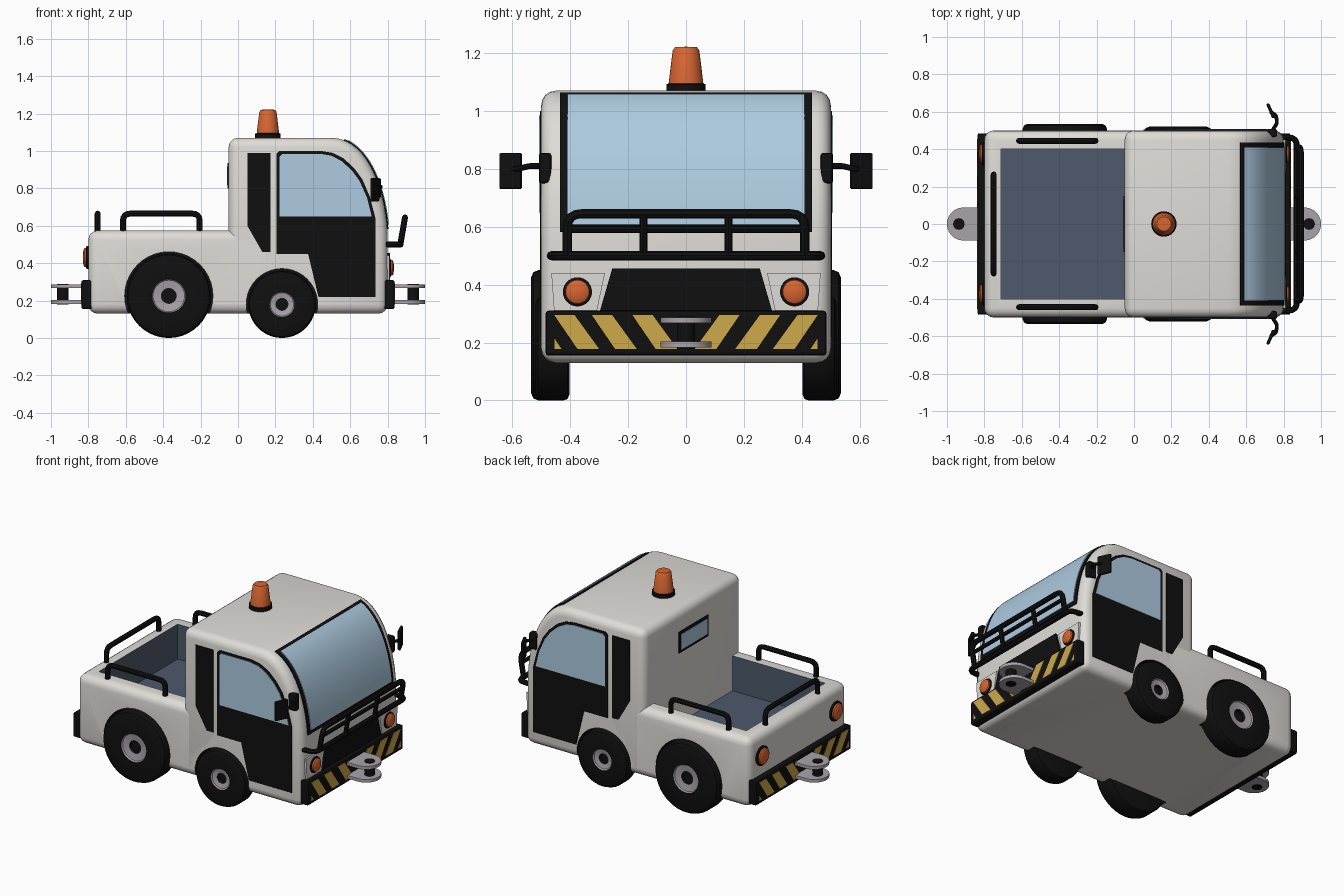
import bpy, bmesh, math
from mathutils import Vector, Matrix

if "Cube" in bpy.data.objects:
    bpy.data.objects.remove(bpy.data.objects["Cube"])


def material(name, r, g, b):
    m = bpy.data.materials.new(name)
    m.use_nodes = True
    m.diffuse_color = (r, g, b, 1)
    m.node_tree.nodes["Principled BSDF"].inputs["Base Color"].default_value = (r, g, b, 1)
    return m


WHITE = material("warm white paint", .74, .72, .68)
BLACK = material("black rubber", .005, .005, .005)
GLASS = material("pale blue glass", .42, .6, .75)
SLATE = material("slate bed", .075, .1, .15)
ORANGE = material("orange lamp", .68, .13, .03)
METAL = material("grey metal", .4, .37, .4)
YELLOW = material("yellow stripe", .62, .4, .07)


def add(name, bm, *mats):
    bmesh.ops.recalc_face_normals(bm, faces=bm.faces)
    mesh = bpy.data.meshes.new(name)
    bm.to_mesh(mesh)
    bm.free()
    for m in mats:
        mesh.materials.append(m)
    ob = bpy.data.objects.new(name, mesh)
    bpy.context.collection.objects.link(ob)
    return ob


def activate(ob):
    bpy.ops.object.select_all(action='DESELECT')
    ob.select_set(True)
    bpy.context.view_layer.objects.active = ob


def smooth(ob):
    activate(ob)
    bpy.ops.object.shade_smooth_by_angle(angle=math.radians(35))


def bevel(ob, width, segments=3):
    mod = ob.modifiers.new("round", 'BEVEL')
    mod.width, mod.segments, mod.limit_method = width, segments, 'ANGLE'
    activate(ob)
    bpy.ops.object.modifier_apply(modifier=mod.name)


def prism(name, pts, axis, lo, hi, *mats):
    """Extrude a flat outline along one axis."""
    place = {'x': lambda a, b, h: (h, a, b), 'y': lambda a, b, h: (a, h, b),
             'z': lambda a, b, h: (a, b, h)}[axis]
    bm = bmesh.new()
    low = [bm.verts.new(place(a, b, lo)) for a, b in pts]
    high = [bm.verts.new(place(a, b, hi)) for a, b in pts]
    bm.faces.new(low)
    bm.faces.new(high)
    for i in range(len(pts)):
        j = (i + 1) % len(pts)
        bm.faces.new((low[i], low[j], high[j], high[i]))
    return add(name, bm, *mats)


def rect(a0, a1, b0, b1):
    return [(a0, b0), (a1, b0), (a1, b1), (a0, b1)]


def lathe(name, profile, origin, direction, mats, ids, sides=40):
    """Spin (radius, height) points about a direction; ids colour each band."""
    turn = Matrix.Translation(origin) @ Vector(direction).to_track_quat('Z', 'Y').to_matrix().to_4x4()
    bm = bmesh.new()
    rings = []
    for r, h in profile:
        n = sides if r > 0 else 1
        rings.append([bm.verts.new(turn @ Vector((r * math.cos(math.tau * k / sides),
                                                  r * math.sin(math.tau * k / sides), h)))
                      for k in range(n)])
    for p, q, idx in zip(rings, rings[1:], ids):
        for k in range(sides):
            n = (k + 1) % sides
            quad = [p[k % len(p)], p[n % len(p)], q[n % len(q)], q[k % len(q)]]
            bm.faces.new(list(dict.fromkeys(quad))).material_index = idx
    ob = add(name, bm, *mats)
    smooth(ob)
    return ob


def tube(name, pts, radius, fillet=0):
    """Round bar through points, with corners rounded by the fillet."""
    pts = [Vector(p) for p in pts]
    path = [pts[0]]
    for a, b, c in zip(pts, pts[1:], pts[2:]):
        p, q = b + (a - b).normalized() * fillet, b + (c - b).normalized() * fillet
        path += [p.lerp(b, t).lerp(b.lerp(q, t), t) for t in (0, .25, .5, .75, 1)] if fillet else [b]
    path.append(pts[-1])
    cu = bpy.data.curves.new(name, 'CURVE')
    cu.dimensions, cu.bevel_depth, cu.bevel_resolution, cu.use_fill_caps = '3D', radius, 2, True
    sp = cu.splines.new('POLY')
    sp.points.add(len(path) - 1)
    for s, p in zip(sp.points, path):
        s.co = (*p, 1)
    cu.materials.append(BLACK)
    ob = bpy.data.objects.new(name, cu)
    bpy.context.collection.objects.link(ob)
    activate(ob)
    bpy.ops.object.convert(target='MESH')
    smooth(bpy.context.object)


# Curved nose line shared by the cab and windscreen
NOSE = [Vector(p) for p in ((.5, 1.07), (.68, 1.07), (.79, .82), (.8, .55))]


def nose(t, off=0):
    a, b, c, d = NOSE
    u = 1 - t
    p = a * u**3 + b * 3 * u * u * t + c * 3 * u * t * t + d * t**3
    g = (b - a) * u * u + (c - b) * 2 * u * t + (d - c) * t * t
    n = Vector((-g.y, g.x)).normalized()
    return tuple(p + n * off)


# Body: rear tub and cab
tub = prism("rear_tub", rect(-.8, .2, .13, .575), 'y', -.5, .5, WHITE, BLACK, SLATE)
cab = prism("cab", [(.8, .13), (-.05, .13), (-.05, 1.07)] + [nose(i / 14) for i in range(15)],
            'y', -.5, .5, WHITE, BLACK, SLATE)
for ob in (tub, cab):
    bevel(ob, .05, 4)

# Wheels with arches cut into the body
cutters = [(prism("bed_cutter", rect(-.71, 0, -.4, .4), 'z', .35, .8, WHITE, BLACK, SLATE), 2, (tub,))]
for label, x, r, rim, hole, outer in (("rear", -.37, .225, .09, .04, .535),
                                      ("front", .235, .18, .068, .032, .52)):
    for side, s in (("left", 1), ("right", -1)):
        arch = lathe("arch_cutter", [(0, 0), (r + .011, 0), (r + .011, .2), (0, .2)],
                     (x, s * .406, r), (0, s, 0), (WHITE, BLACK, SLATE), (1, 1, 1))
        cutters.append((arch, 1, (tub, cab)))
        w = outer - .403
        lathe(f"{label}_{side}_wheel",
              [(0, 0), (r - .02, 0), (r - .005, .006), (r, .02), (r, w - .025), (r - .007, w - .008),
               (r - .025, w), (rim, w - .004), (rim - .006, w - .012), (hole, w - .018),
               (hole, w - .04), (0, w - .04)],
              (x, s * .403, r), (0, s, 0), (BLACK, METAL), [0] * 7 + [1, 1, 0, 0])
for cutter, idx, targets in cutters:
    for f in cutter.data.polygons:
        f.material_index = idx
    for ob in targets:
        mod = ob.modifiers.new("cut", 'BOOLEAN')
        mod.object, mod.operation, mod.solver = cutter, 'DIFFERENCE', 'EXACT'
        activate(ob)
        bpy.ops.object.modifier_apply(modifier=mod.name)
    bpy.data.objects.remove(cutter)
smooth(tub)
smooth(cab)

# Side panels, doors, windows, mirrors and bed rails
window = [(.222, .65), (.222, .97), (.237, .985), (.44, .985), (.5, .975), (.555, .945),
          (.61, .895), (.65, .84), (.69, .75), (.715, .65)]
door = [(.43, .22), (.375, .45), (.205, .45), (.205, .985), (.22, 1), (.445, 1), (.505, .99), (.565, .96),
        (.622, .907), (.665, .848), (.705, .755), (.735, .64), (.735, .22)]
pillar = [(.05, .6), (.05, .99), (.175, .99), (.175, .46), (.13, .46)]
for side, s in (("left", 1), ("right", -1)):
    prism(f"{side}_pillar_panel", pillar, 'y', s * .498, s * .504, BLACK)
    prism(f"{side}_door", door, 'y', s * .498, s * .504, BLACK)
    prism(f"{side}_door_window", window, 'y', s * .5, s * .507, GLASS)
    mount = prism(f"{side}_mirror_mount", rect(.71, .765, .75, .855), 'y', s * .465, s * .508, BLACK)
    bevel(mount, .01, 2)
    tube(f"{side}_mirror_arm", [(.74, s * .5, .81), (.765, s * .54, .81), (.76, s * .58, .8),
                                (.73, s * .6, .8)], .01, .012)
    head = prism(f"{side}_mirror", [(.758, s * .57), (.738, s * .565), (.706, s * .642), (.722, s * .646)],
                 'z', .73, .855, BLACK)
    bevel(head, .006, 2)
    y = s * .445
    tube(f"{side}_bed_rail", [(-.615, y, .56), (-.615, y, .665), (-.205, y, .665), (-.205, y, .56)], .016, .04)
tube("rear_bed_rail", [(-.75, -.265, .56), (-.75, -.265, .665), (-.75, .265, .665), (-.75, .265, .56)], .016, .04)

# Windscreen wrapped over the nose, and small rear window
for name, t0, t1, off, half, mat in (("windscreen_frame", .13, .96, .006, .435, BLACK),
                                     ("windscreen", .17, .93, .01, .41, GLASS)):
    ts = [t0 + (t1 - t0) * i / 14 for i in range(15)]
    smooth(prism(name, [nose(t, off) for t in ts] + [nose(t, -.005) for t in reversed(ts)],
                 'y', -half, half, mat))
prism("rear_window_frame", rect(-.15, .15, .8, .935), 'x', -.056, -.045, BLACK)
prism("rear_window", rect(-.132, .132, .818, .917), 'x', -.059, -.05, GLASS)

# Grille, headlights and tail lights
prism("grille", [(-.3, .3), (.3, .3), (.255, .455), (-.255, .455)], 'x', .79, .812, BLACK)
lamp = [(.056, 0), (.056, .012), (.047, .016), (.045, .024), (.036, .03), (0, .032)]
for side, s in (("left", 1), ("right", -1)):
    prism(f"{side}_headlight_panel", [(s * a, b) for a, b in ((.31, .3), (.455, .3), (.465, .44), (.28, .44))],
          'x', .79, .81, WHITE)
    lathe(f"{side}_headlight", [(r * .9, h) for r, h in lamp], (.802, s * .375, .375), (1, 0, 0),
          (BLACK, ORANGE), (0, 0, 1, 1, 1), 28)
    lathe(f"{side}_tail_light", [(r * 1.1, h) for r, h in lamp], (-.797, s * .375, .43), (-1, 0, 0),
          (BLACK, ORANGE), (0, 0, 1, 1, 1), 28)

# Striped bumpers and tow hitches at both ends
for end, d in (("front", 1), ("rear", -1)):
    bumper = prism(f"{end}_bumper", rect(-.485, .485, .155, .31), 'x', d * .78, d * .837, BLACK)
    bevel(bumper, .01, 2)
    for s in (1, -1):
        shapes = [[(a, .295), (a + .07, .295), (a + .155, .178), (a + .08, .178)] for a in (-.455, -.325, -.185)]
        shapes.append([(-.455, .178), (-.43, .178), (-.455, .215)])
        for k, shape in enumerate(shapes):
            prism(f"{end}_stripe_{k}", [(s * a, b) for a, b in shape], 'x', d * .835, d * .84, YELLOW)
    arc = [(d * (.912 + .088 * math.cos(t)), .088 * math.sin(t))
           for t in (math.pi * (i / 20 - .5) for i in range(21))]
    for level, z in (("lower", .183), ("upper", .267)):
        smooth(prism(f"{end}_{level}_hitch_plate", [(d * .8, -.088)] + arc + [(d * .8, .088)],
                     'z', z, z + .02, METAL))
    lathe(f"{end}_hitch_pin", [(0, 0), (.031, 0), (.031, .11), (0, .11)], (d * .936, 0, .18), (0, 0, 1),
          (BLACK,), (0, 0, 0), 24)

# Nose guard bars
tube("guard_lower_bar", [(.79, -.465, .5), (.87, -.46, .5), (.87, .46, .5), (.79, .465, .5)], .016, .04)
tube("guard_upper_bar", [(.868, -.41, .5), (.893, -.41, .645), (.893, .41, .645), (.868, .41, .5)], .016, .05)
tube("guard_middle_bar", [(.884, -.41, .59), (.884, .41, .59)], .012)
for y in (-.147, .147):
    tube("guard_post", [(.868, y, .5), (.893, y, .645)], .014)

# Roof beacon
lathe("beacon", [(0, 0), (.068, 0), (.068, .03), (.06, .033), (.046, .147), (.038, .158), (0, .16)],
      (.16, 0, 1.062), (0, 0, 1), (BLACK, ORANGE), (0, 0, 0, 1, 1, 1), 32)
